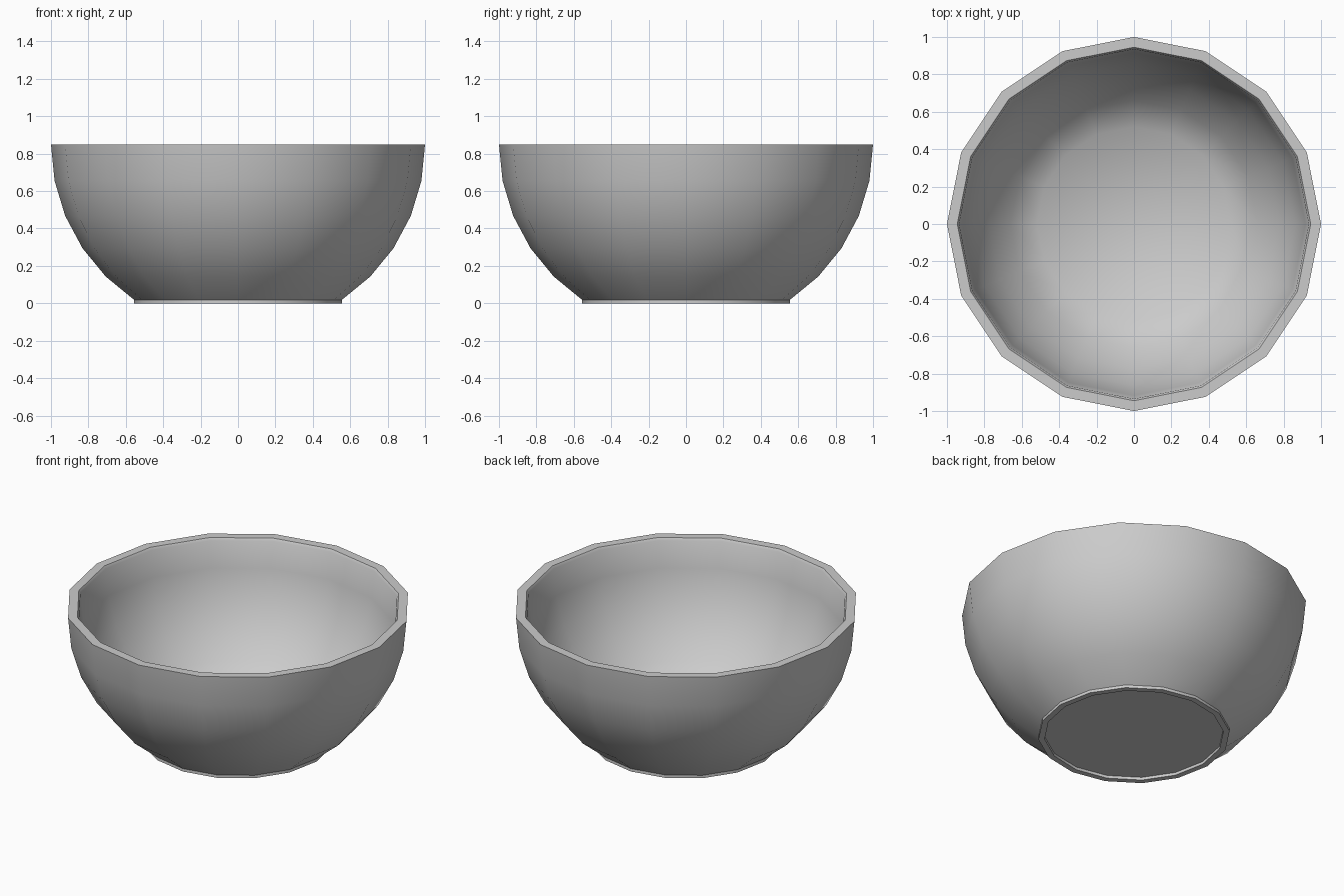
import bpy, bmesh
from math import sin, cos, pi, radians

cube = bpy.data.objects.get("Cube")
if cube:
    bpy.data.objects.remove(cube, do_unlink=True)

SIDES = 16
RIM_Z = 0.85
OUTER = 1.0
INNER = 0.935

grey = bpy.data.materials.new("plain grey")
grey.use_nodes = True
colour = (0.6, 0.6, 0.6, 1)
grey.diffuse_color = colour
grey.node_tree.nodes["Principled BSDF"].inputs["Base Color"].default_value = colour


def arc(radius):
    """Quarter-sphere profile from the rim down to the base, as (r, z)."""
    angles = [i * pi / SIDES for i in range(6)]
    return [(radius * cos(a), RIM_Z - radius * sin(a)) for a in angles]


def lathe(name, profile):
    """Spin a profile into a faceted solid, capped at both ends."""
    bm = bmesh.new()
    rings = []
    for r, z in profile:
        rings.append([bm.verts.new((r * cos(2 * pi * i / SIDES),
                                    r * sin(2 * pi * i / SIDES), z))
                      for i in range(SIDES)])
    for a, b in zip(rings, rings[1:]):
        for i in range(SIDES):
            j = (i + 1) % SIDES
            bm.faces.new((a[i], a[j], b[j], b[i]))
    bm.faces.new(rings[0])
    bm.faces.new(rings[-1])
    bmesh.ops.recalc_face_normals(bm, faces=bm.faces)
    mesh = bpy.data.meshes.new(name)
    bm.to_mesh(mesh)
    bm.free()
    mesh.materials.append(grey)
    obj = bpy.data.objects.new(name, mesh)
    bpy.context.collection.objects.link(obj)
    return obj


# Foot ring with a shallow recess underneath, then the outer wall
foot = [(0.52, 0.018), (0.52, 0), (0.556, 0)]
outer_wall = arc(OUTER)[::-1]

# Flat rim with a narrow inner lip, then the inner wall down to the floor
lip = [(0.945, RIM_Z), (INNER, RIM_Z - 0.015)]
inner_wall = arc(INNER)[1:]

bowl = lathe("bowl", foot + outer_wall + lip + inner_wall)

# Smooth walls, crisp rim and foot
bpy.ops.object.select_all(action='DESELECT')
bowl.select_set(True)
bpy.context.view_layer.objects.active = bowl
bpy.ops.object.shade_smooth_by_angle(angle=radians(45))
